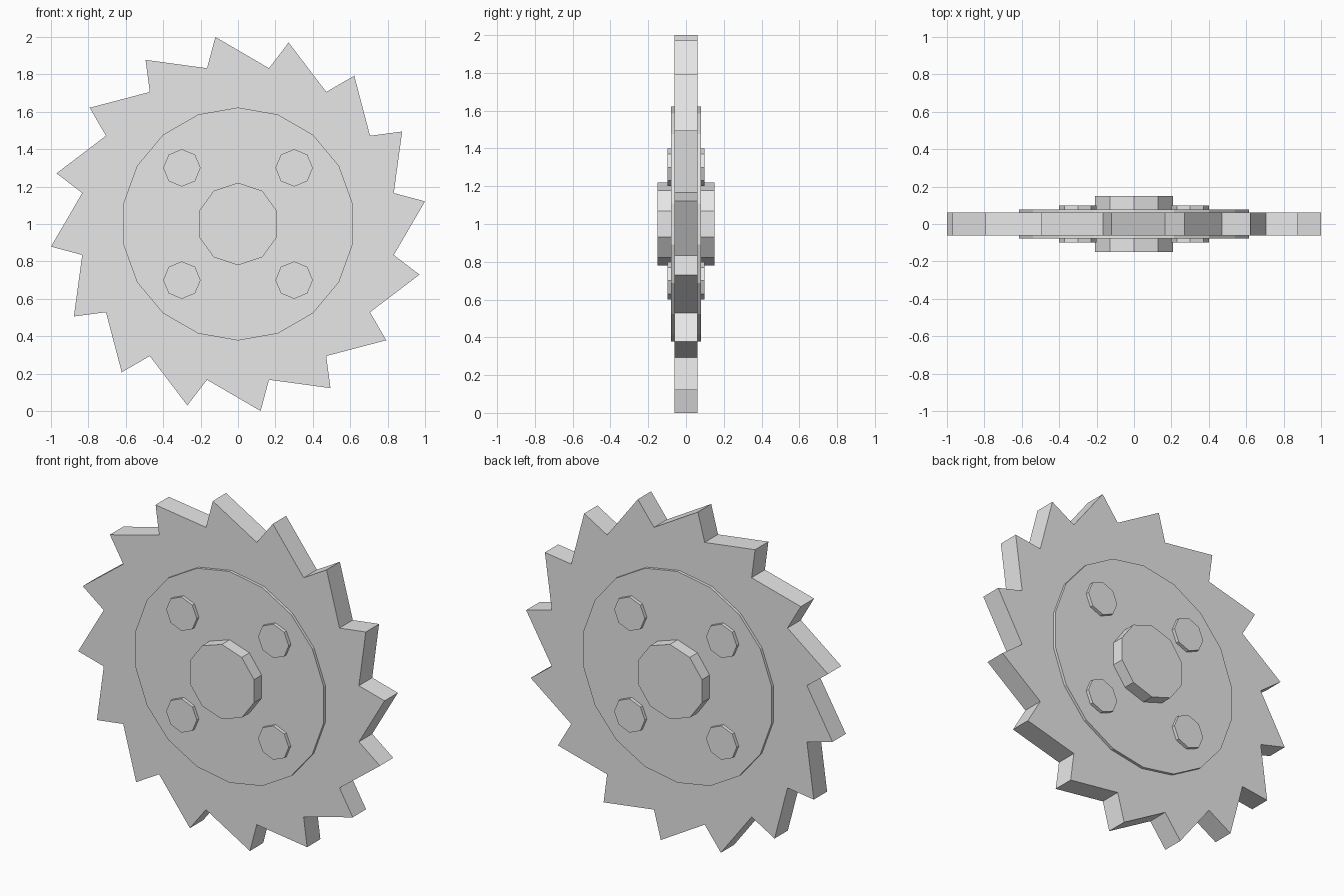
import bpy, bmesh
from math import sin, cos, radians, tau

if "Cube" in bpy.data.objects:
    bpy.data.objects.remove(bpy.data.objects["Cube"], do_unlink=True)

STEEL = (0.8, 0.8, 0.8, 1)
steel = bpy.data.materials.new("light_grey_steel")
steel.use_nodes = True
steel.diffuse_color = STEEL
steel.node_tree.nodes["Principled BSDF"].inputs["Base Color"].default_value = STEEL


def polar(radius, angle):
    """Point at a clockwise angle from straight up."""
    return radius * sin(angle), radius * cos(angle)


def ring(radius, sides):
    return [polar(radius, tau * i / sides) for i in range(sides)]


def slab(name, profile, half_depth, x=0, z=1):
    """Extrude an x-z outline through y, centred on y = 0."""
    bm = bmesh.new()
    front = bm.faces.new([bm.verts.new((px, -half_depth, pz)) for px, pz in profile])
    back = bmesh.ops.extrude_face_region(bm, geom=[front], use_keep_orig=True)["geom"]
    bmesh.ops.translate(bm, vec=(0, 2 * half_depth, 0),
                        verts=[v for v in back if isinstance(v, bmesh.types.BMVert)])
    bmesh.ops.recalc_face_normals(bm, faces=bm.faces)
    mesh = bpy.data.meshes.new(name)
    bm.to_mesh(mesh)
    bm.free()
    mesh.materials.append(steel)
    obj = bpy.data.objects.new(name, mesh)
    obj.location = (x, 0, z)
    bpy.context.collection.objects.link(obj)
    return obj


# Toothed blade: each raked tooth is a valley point followed by a tip
TEETH = 16
pitch = tau / TEETH
outline = []
for i in range(TEETH):
    outline.append(polar(0.849, (i - 0.5) * pitch))
    outline.append(polar(1.0073, i * pitch - radians(6.9)))
slab("toothed_blade", outline, 0.062)

# Raised disc and centre hub, standing proud on both sides
slab("clamping_disc", ring(0.623, 18), 0.0785)
slab("centre_hub", ring(0.22, 10), 0.15)

# Four bolts through the disc
for x, side in ((-0.3, "right"), (0.3, "left")):
    for z, level in ((0.7, "lower"), (1.3, "upper")):
        slab(f"{level}_{side}_bolt", ring(0.1, 8), 0.0985, x, z)
